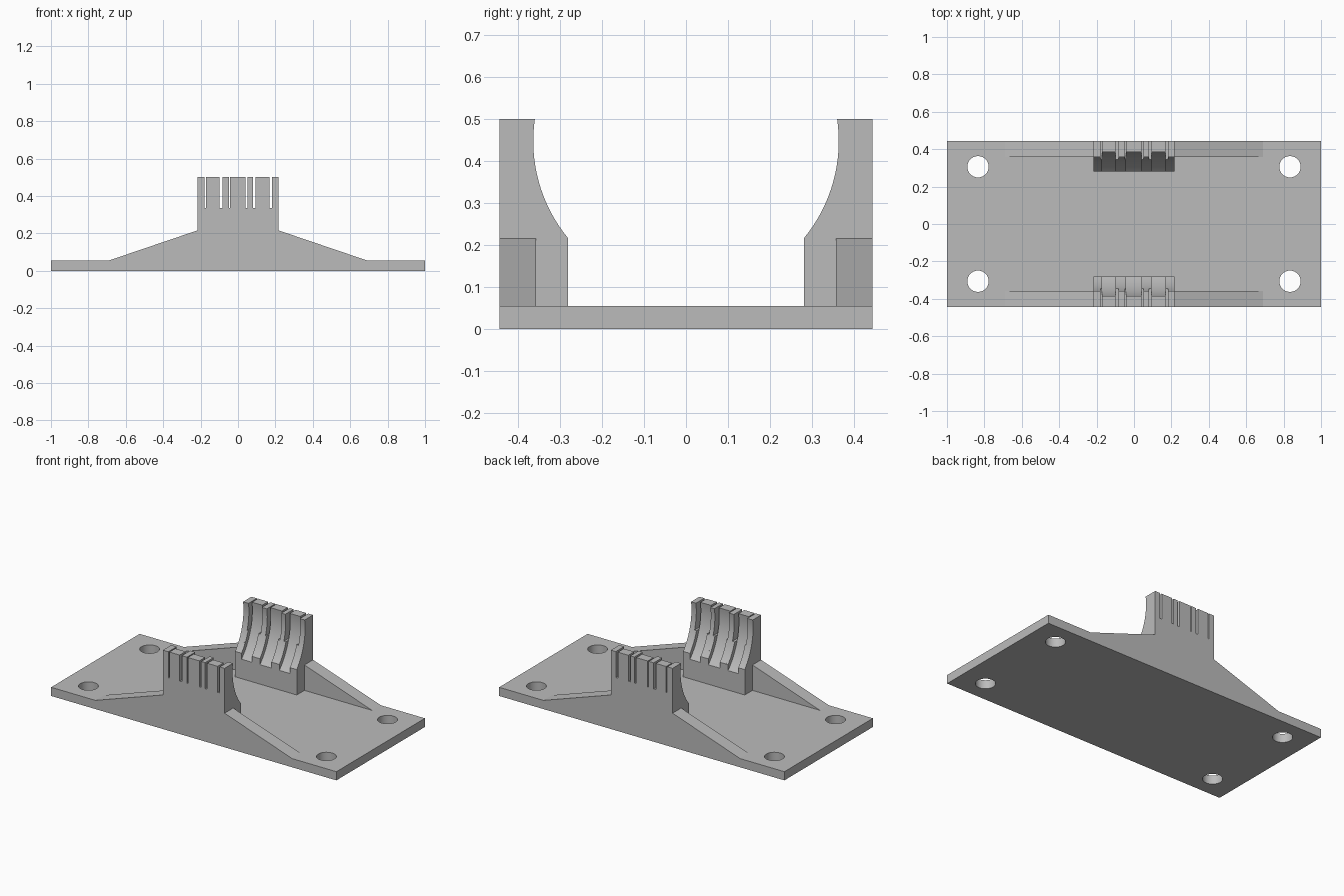
import bpy, bmesh, math
from mathutils import Matrix

cube = bpy.data.objects.get("Cube")
if cube:
    bpy.data.objects.remove(cube)

grey = bpy.data.materials.new("light grey")
grey.use_nodes = True
colour = (0.5, 0.5, 0.5, 1)
grey.diffuse_color = colour
grey.node_tree.nodes["Principled BSDF"].inputs["Base Color"].default_value = colour

HALF_Y = 0.443
BASE = 0.055
SHOULDER = 0.216
TOP = 0.5
BLOCK_X = 0.216
SLOT_Z = 0.335
BORE_Z = 0.447


def finish(name, bm):
    bmesh.ops.recalc_face_normals(bm, faces=bm.faces)
    mesh = bpy.data.meshes.new(name)
    bm.to_mesh(mesh)
    bm.free()
    mesh.materials.append(grey)
    obj = bpy.data.objects.new(name, mesh)
    bpy.context.collection.objects.link(obj)
    return obj


def smooth(obj):
    bpy.ops.object.select_all(action="DESELECT")
    obj.select_set(True)
    bpy.context.view_layer.objects.active = obj
    bpy.ops.object.shade_smooth_by_angle(angle=math.radians(30))


def prism(bm, points, offset):
    """Extrude a closed outline along an offset vector."""
    face = bm.faces.new([bm.verts.new(p) for p in points])
    result = bmesh.ops.extrude_face_region(bm, geom=[face], use_keep_orig=True)
    verts = [v for v in result["geom"] if isinstance(v, bmesh.types.BMVert)]
    bmesh.ops.translate(bm, verts=verts, vec=offset)


# Base plate with four screw holes
bm = bmesh.new()
bmesh.ops.create_cube(bm, size=1, matrix=Matrix.Translation((0, 0, BASE / 2))
                      @ Matrix.Diagonal((2, 2 * HALF_Y, BASE, 1)))
plate = finish("base_plate", bm)
bm = bmesh.new()
for sx in (-1, 1):
    for sy in (-1, 1):
        bmesh.ops.create_cone(bm, cap_ends=True, segments=40, radius1=0.057,
                              radius2=0.057, depth=0.3,
                              matrix=Matrix.Translation((sx * 0.834, sy * 0.306, 0)))
cutter = finish("hole_cutter", bm)
cutter.hide_render = True
cut = plate.modifiers.new("holes", "BOOLEAN")
cut.operation = "DIFFERENCE"
cut.solver = "EXACT"
cut.object = cutter
bpy.context.view_layer.update()
graph = bpy.context.evaluated_depsgraph_get()
plate.data = bpy.data.meshes.new_from_object(plate.evaluated_get(graph))
plate.modifiers.clear()
bpy.data.objects.remove(cutter)
smooth(plate)


def jaw_outline(x, radius, top, side):
    """Side profile of a jaw: upright back, curved inner face, square foot."""
    inner = 0.28
    start = -math.acos(inner / radius)
    end = math.asin((top - BORE_Z) / radius)
    steps = 16
    outline = [(HALF_Y, top), (HALF_Y, BASE), (inner, BASE)]
    for i in range(steps + 1):
        a = start + (end - start) * i / steps
        outline.append((radius * math.cos(a), BORE_Z + radius * math.sin(a)))
    return [(x, side * y, z) for y, z in outline]


# Jaw sections along x: end position and kind
RIDGE, GROOVE, SLOT = (0.363, TOP), (0.388, TOP), (0.363, SLOT_Z)
sections = [(-0.178, RIDGE), (-0.171, SLOT), (-0.099, GROOVE), (-0.084, SLOT),
            (-0.049, RIDGE), (-0.042, SLOT), (0.039, GROOVE), (0.052, SLOT),
            (0.08, RIDGE), (0.094, SLOT), (0.168, GROOVE), (0.182, SLOT),
            (BLOCK_X, RIDGE)]

for label, side in (("front", -1), ("back", 1)):
    # Slotted clamp jaw
    bm = bmesh.new()
    x = -BLOCK_X
    for end, (radius, top) in sections:
        prism(bm, jaw_outline(x, radius, top, side), (end - x, 0, 0))
        x = end
    smooth(finish(label + "_jaw", bm))

    # Sloping gussets on both flanks of the jaw
    for hand, sx in (("right", -1), ("left", 1)):
        bm = bmesh.new()
        triangle = [(sx * BLOCK_X, BASE), (sx * 0.69, BASE), (sx * BLOCK_X, SHOULDER)]
        prism(bm, [(px, side * 0.357, pz) for px, pz in triangle],
              (0, side * (HALF_Y - 0.357), 0))
        finish(label + "_" + hand + "_gusset", bm)
